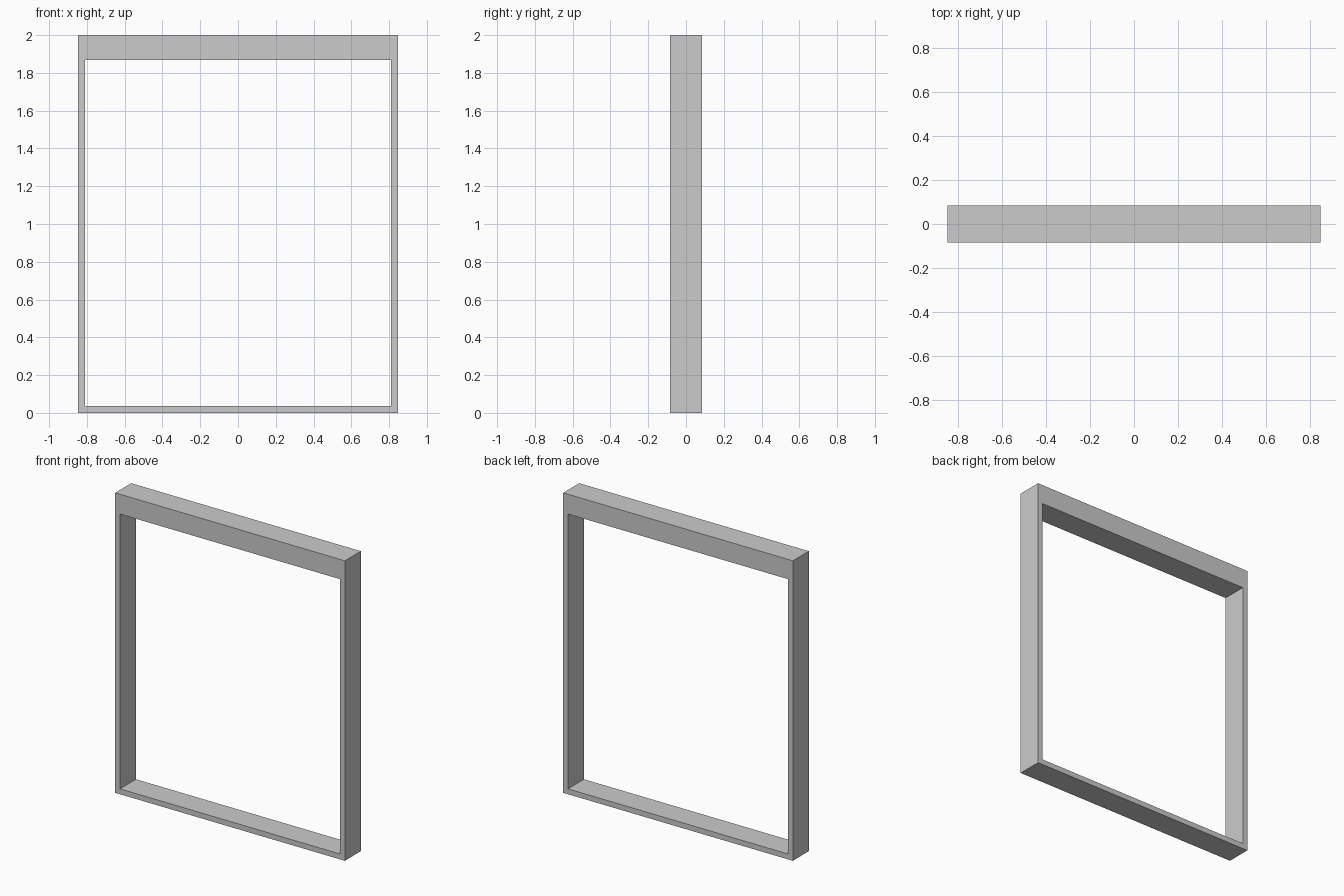
import bpy, bmesh

if "Cube" in bpy.data.objects:
    bpy.data.objects.remove(bpy.data.objects["Cube"])

HALF_DEPTH = 0.084
OUTER = (0.847, 0.0, 2.0)      # half width, bottom, top
INNER = (0.811, 0.036, 1.868)  # opening, with a deeper header at the top


def loop(bm, size, y):
    """Rectangle of four vertices in the xz plane."""
    w, lo, hi = size
    return [bm.verts.new((x, y, z)) for x, z in ((-w, lo), (w, lo), (w, hi), (-w, hi))]


# Rectangular frame: four loops joined in a closed ring of quads
bm = bmesh.new()
loops = [loop(bm, OUTER, -HALF_DEPTH), loop(bm, INNER, -HALF_DEPTH),
         loop(bm, INNER, HALF_DEPTH), loop(bm, OUTER, HALF_DEPTH)]
for i, a in enumerate(loops):
    b = loops[(i + 1) % 4]
    for j in range(4):
        k = (j + 1) % 4
        bm.faces.new((a[j], a[k], b[k], b[j]))
bmesh.ops.recalc_face_normals(bm, faces=bm.faces)

mesh = bpy.data.meshes.new("opening_frame")
bm.to_mesh(mesh)
bm.free()
bpy.context.collection.objects.link(bpy.data.objects.new("opening_frame", mesh))
